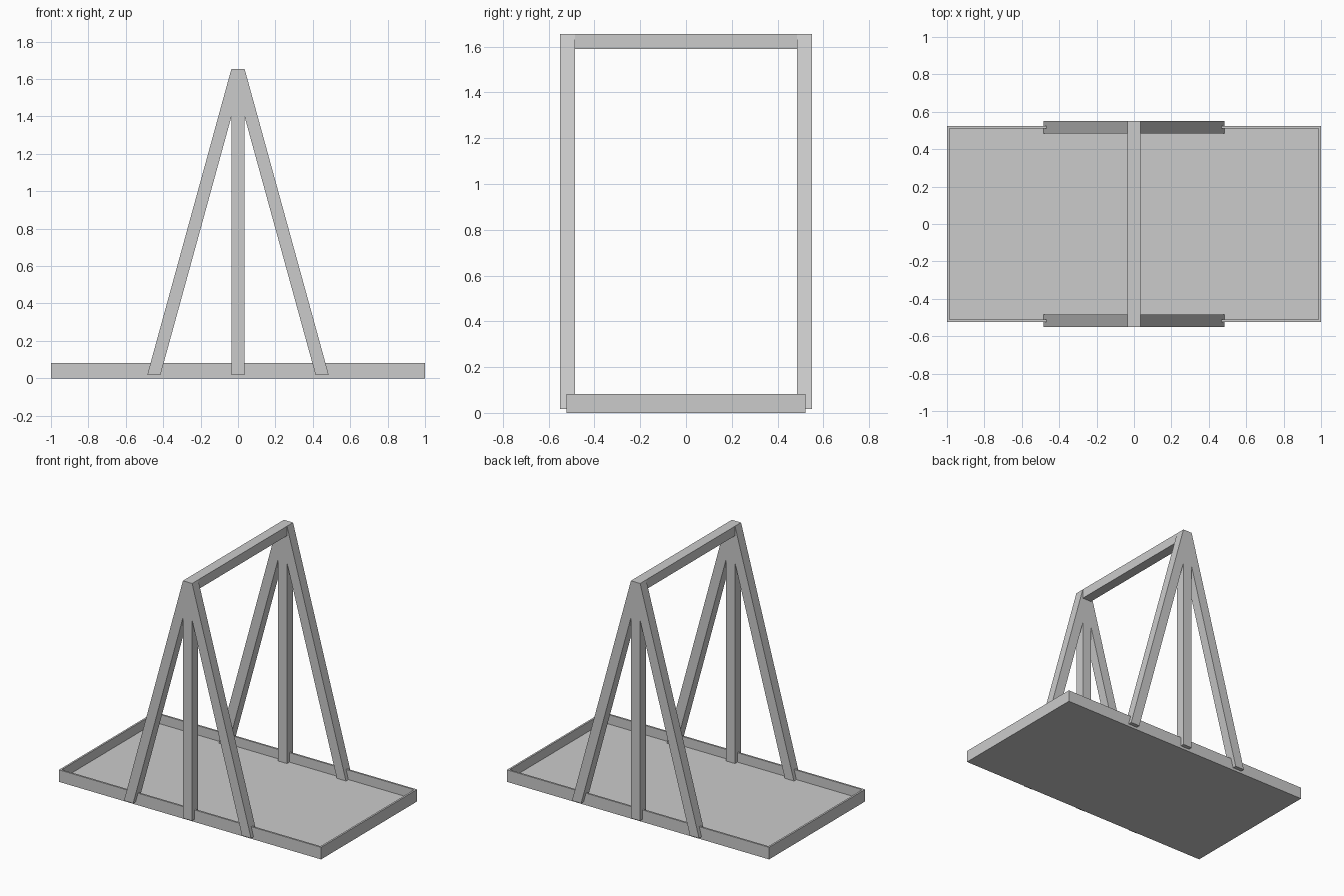
import bpy
import bmesh

cube = bpy.data.objects.get("Cube")
if cube:
    bpy.data.objects.remove(cube, do_unlink=True)

GREY = (0.6, 0.6, 0.6, 1.0)
mat = bpy.data.materials.new("plain grey")
mat.use_nodes = True
mat.diffuse_color = GREY
mat.node_tree.nodes["Principled BSDF"].inputs["Base Color"].default_value = GREY

HALF = 0.035               # half the width of a timber
TOP, FLOOR, RIM = 1.655, 0.018, 0.083
WALL = 0.018               # tray wall thickness
Y_IN, Y_OUT = 0.484, 0.55  # inner and outer face of each side frame
FOOT = 0.45                # distance of the foot centre from the post


def finish(name, bm):
    bmesh.ops.recalc_face_normals(bm, faces=bm.faces)
    mesh = bpy.data.meshes.new(name)
    bm.to_mesh(mesh)
    bm.free()
    mesh.materials.append(mat)
    obj = bpy.data.objects.new(name, mesh)
    bpy.context.collection.objects.link(obj)


def beam(name, x_low, x_high, half, y0, y1, z0, z1):
    """Straight timber whose centre runs from x_low at z0 to x_high at z1."""
    bm = bmesh.new()
    outline = [(x_low - half, z0), (x_low + half, z0),
               (x_high + half, z1), (x_high - half, z1)]
    face = bm.faces.new([bm.verts.new((x, y0, z)) for x, z in outline])
    side = bmesh.ops.extrude_face_region(bm, geom=[face])
    verts = [v for v in side["geom"] if isinstance(v, bmesh.types.BMVert)]
    bmesh.ops.translate(bm, vec=(0, y1 - y0, 0), verts=verts)
    finish(name, bm)


# Shallow open tray: a box with its top inset and sunk
bm = bmesh.new()
bmesh.ops.create_cube(bm, size=1)
for v in bm.verts:
    v.co = (v.co.x * 2, v.co.y * 1.046, (v.co.z + 0.5) * RIM)
top = max(bm.faces, key=lambda f: f.calc_center_median().z)
bmesh.ops.inset_individual(bm, faces=[top], thickness=WALL)
sunk = bmesh.ops.extrude_discrete_faces(bm, faces=[top])["faces"][0]
bmesh.ops.translate(bm, vec=(0, 0, FLOOR - RIM), verts=sunk.verts)
finish("base_tray", bm)

# Two A-frames, each with a centre post and two sloping legs
for end, s in (("front", -1), ("back", 1)):
    y0, y1 = sorted((s * Y_IN, s * Y_OUT))
    beam(end + "_post", 0, 0, HALF, y0, y1, FLOOR, TOP)
    for side, m in (("right", -1), ("left", 1)):
        beam(end + "_" + side + "_leg", m * FOOT, 0, HALF, y0, y1, FLOOR, TOP)

# Ridge beam joining the frames
beam("ridge_beam", 0, 0, HALF, -Y_IN, Y_IN, TOP - 0.066, TOP)
